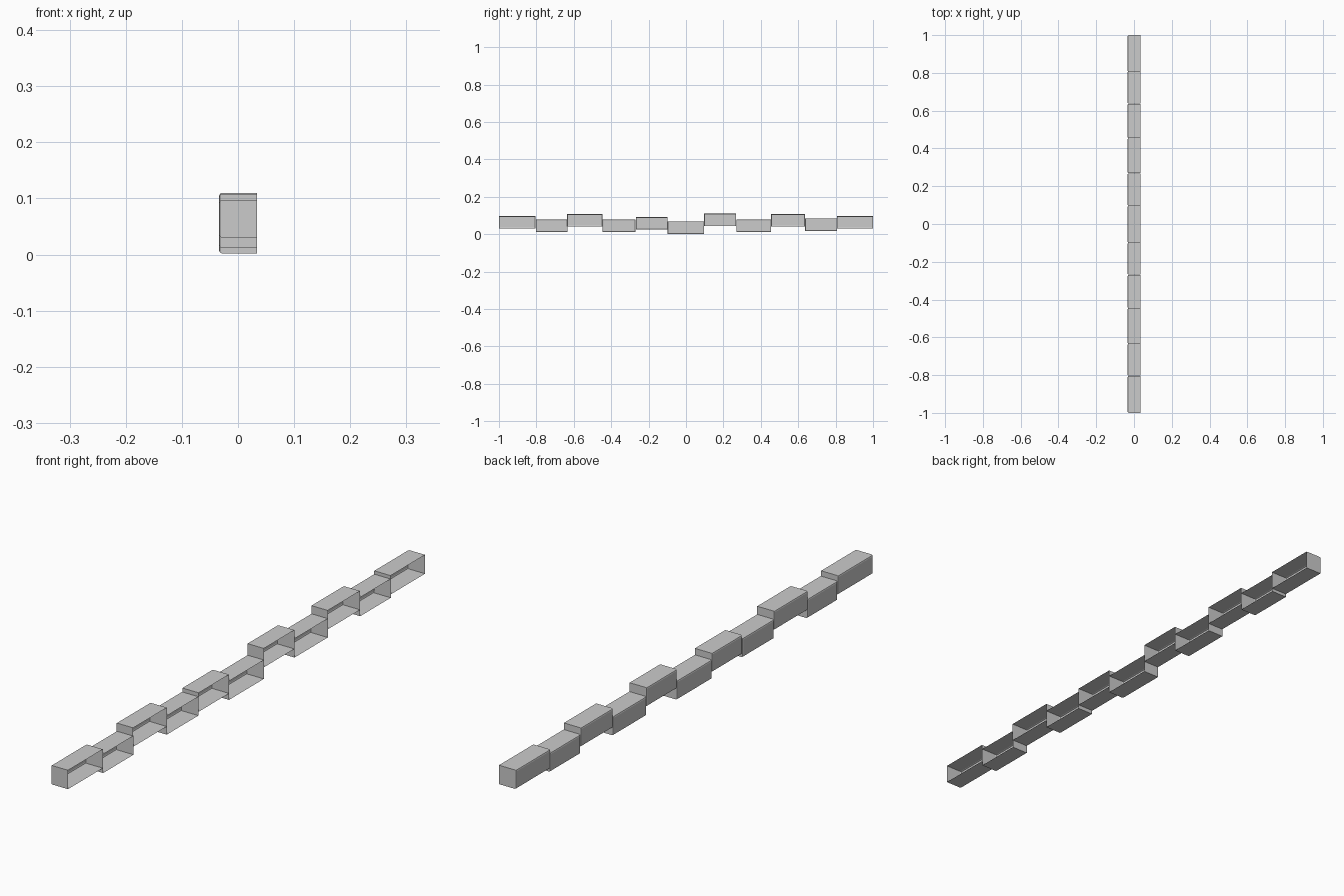
import bpy, bmesh

if "Cube" in bpy.data.objects:
    bpy.data.objects.remove(bpy.data.objects["Cube"])

# Row of staggered brick shells: (y start, y end, z bottom)
BRICKS = [(-1.0, -.805, .030), (-.803, -.633, .012), (-.635, -.447, .041),
          (-.447, -.270, .012), (-.268, -.098, .025), (-.098, .097, .002),
          (.097, .268, .043), (.269, .455, .012), (.455, .636, .041),
          (.637, .808, .018), (.807, 1.0, .030)]
W, H, BEVEL = .067, .067, .005


def brick(name, y0, y1, z0):
    bm = bmesh.new()
    bmesh.ops.create_cube(bm, size=1)
    for v in bm.verts:
        v.co.x *= W
        v.co.y = (y0 + y1) / 2 + v.co.y * (y1 - y0)
        v.co.z = z0 + H / 2 + v.co.z * H
    # open back on +x, hollow inside
    bm.normal_update()
    bmesh.ops.delete(bm, geom=[f for f in bm.faces if f.normal.x > .9], context='FACES')
    # softened rim around the closed -x face
    rim = [e for e in bm.edges if all(v.co.x < 0 for v in e.verts)]
    bmesh.ops.bevel(bm, geom=rim, offset=BEVEL, segments=2, profile=.5, affect='EDGES')
    me = bpy.data.meshes.new(name)
    bm.to_mesh(me)
    bm.free()
    ob = bpy.data.objects.new(name, me)
    bpy.context.collection.objects.link(ob)


for i, b in enumerate(BRICKS):
    brick(f"brick_{i + 1}", *b)
